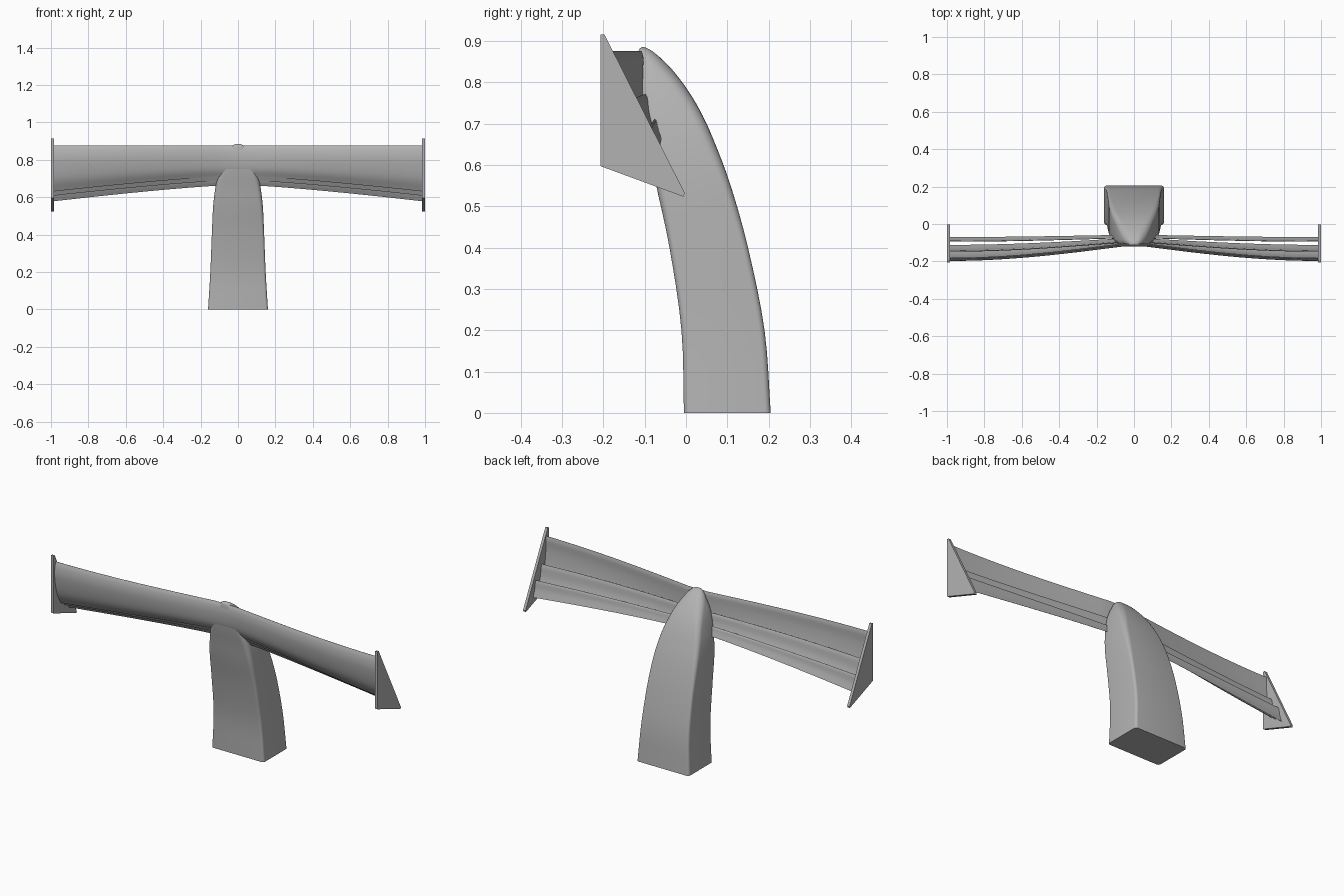
import bpy, bmesh, math
from mathutils import Vector

cube = bpy.data.objects.get("Cube")
if cube:
    bpy.data.objects.remove(cube, do_unlink=True)

grey = bpy.data.materials.new("plain grey")
grey.use_nodes = True
GREY = (0.45, 0.45, 0.45, 1)
grey.diffuse_color = GREY
grey.node_tree.nodes["Principled BSDF"].inputs["Base Color"].default_value = GREY


def spline(points, steps):
    """Smooth curve through the points, with the given steps per span."""
    pts = [Vector(p) for p in points]
    ext = [2 * pts[0] - pts[1]] + pts + [2 * pts[-1] - pts[-2]]
    out = []
    for a, b, c, d in zip(ext, ext[1:], ext[2:], ext[3:]):
        for i in range(steps):
            t = i / steps
            out.append(0.5 * (2 * b + (c - a) * t + (2 * a - 5 * b + 4 * c - d) * t * t
                              + (3 * b - a - 3 * c + d) * t ** 3))
    return out + [pts[-1]]


def loft(name, rings, angle=35):
    """Skin a list of equal closed rings and cap both ends."""
    bm = bmesh.new()
    loops = [[bm.verts.new(p) for p in ring] for ring in rings]
    n = len(loops[0])
    for a, b in zip(loops, loops[1:]):
        for i in range(n):
            j = (i + 1) % n
            bm.faces.new((a[i], a[j], b[j], b[i]))
    bm.faces.new(loops[0])
    bm.faces.new(loops[-1])
    bmesh.ops.recalc_face_normals(bm, faces=bm.faces)
    mesh = bpy.data.meshes.new(name)
    bm.to_mesh(mesh)
    bm.free()
    mesh.materials.append(grey)
    obj = bpy.data.objects.new(name, mesh)
    bpy.context.collection.objects.link(obj)
    bpy.ops.object.select_all(action="DESELECT")
    obj.select_set(True)
    bpy.context.view_layer.objects.active = obj
    bpy.ops.object.shade_smooth_by_angle(angle=math.radians(angle))
    return obj


# Nose: rounded box sections of (height, front, back, half width)
stations = [Vector(s) for s in (
    (0, -0.005, 0.205, 0.16), (0.2, -0.011, 0.19, 0.148),
    (0.4, -0.04, 0.15, 0.14), (0.55, -0.072, 0.108, 0.133),
    (0.65, -0.091, 0.071, 0.121), (0.72, -0.106, 0.04, 0.105),
    (0.78, -0.116, 0.005, 0.087), (0.83, -0.118, -0.033, 0.065),
    (0.86, -0.117, -0.063, 0.046), (0.878, -0.114, -0.086, 0.027),
    (0.885, -0.107, -0.101, 0.008))]


def nose_ring(z, front, back, half):
    depth = (back - front) / 2
    mid = (back + front) / 2
    r = min(0.014 + 0.05 * max(0, z - 0.4), 0.95 * depth, 0.95 * half)
    ring = []
    for k, (sx, sy) in enumerate(((1, 1), (-1, 1), (-1, -1), (1, -1))):
        for i in range(6):
            a = math.pi / 2 * (k + i / 5)
            ring.append((sx * (half - r) + r * math.cos(a),
                         mid + sy * (depth - r) + r * math.sin(a), z))
    return ring


loft("nose", [nose_ring(*s) for s in spline(stations, 4)], 40)


# Wing elements: camber lines of (back, up), blended from root to tip
def wing_ring(x, root, tip, thick):
    t = max(0, (abs(x) - 0.06) / 0.94)
    ty, tz = math.sin(t * math.pi / 2), t ** 1.25
    line = [Vector((r[0] + (e[0] - r[0]) * ty, r[1] + (e[1] - r[1]) * tz))
            for r, e in zip(root, tip)]
    line = spline(line, 5)
    n = len(line) - 1
    front, rear = [], []
    for i, p in enumerate(line):
        d = (line[min(i + 1, n)] - line[max(i - 1, 0)]).normalized()
        u = i / n
        h = thick * (1.9 * math.sqrt(u) * (1 - u) ** 1.1 + 0.05)
        front.append((x, p.x + d.y * h * 0.5, p.y - d.x * h * 0.5))
        rear.append((x, p.x - d.y * h * 0.5, p.y + d.x * h * 0.5))
    return front + rear[::-1]


def wing(name, start, end, root, tip, thick):
    count = 32
    xs = [start + (end - start) * i / count for i in range(count + 1)]
    loft(name, [wing_ring(x, root, tip, thick) for x in xs], 50)


SPAN = 0.99
wing("main_plane", -SPAN, SPAN,
     ((-0.108, 0.876), (-0.112, 0.82), (-0.107, 0.755), (-0.092, 0.712)),
     ((-0.185, 0.876), (-0.189, 0.80), (-0.173, 0.70), (-0.143, 0.63)), 0.022)
for side, s in (("left", 1), ("right", -1)):
    wing(side + "_middle_flap", s * 0.04, s * SPAN,
         ((-0.096, 0.772), (-0.091, 0.73), (-0.077, 0.69)),
         ((-0.146, 0.735), (-0.137, 0.67), (-0.112, 0.607)), 0.013)
    wing(side + "_rear_flap", s * 0.04, s * SPAN,
         ((-0.074, 0.712), (-0.069, 0.69), (-0.058, 0.664)),
         ((-0.093, 0.665), (-0.087, 0.62), (-0.07, 0.577)), 0.01)
    # End plate: flat pointed panel
    outline = ((-0.207, 0.597), (-0.207, 0.915), (-0.197, 0.915),
               (-0.003, 0.532), (-0.006, 0.523))
    loft(side + "_end_plate", [[(s * x, y, z) for y, z in outline] for x in (0.985, 1.0)])
